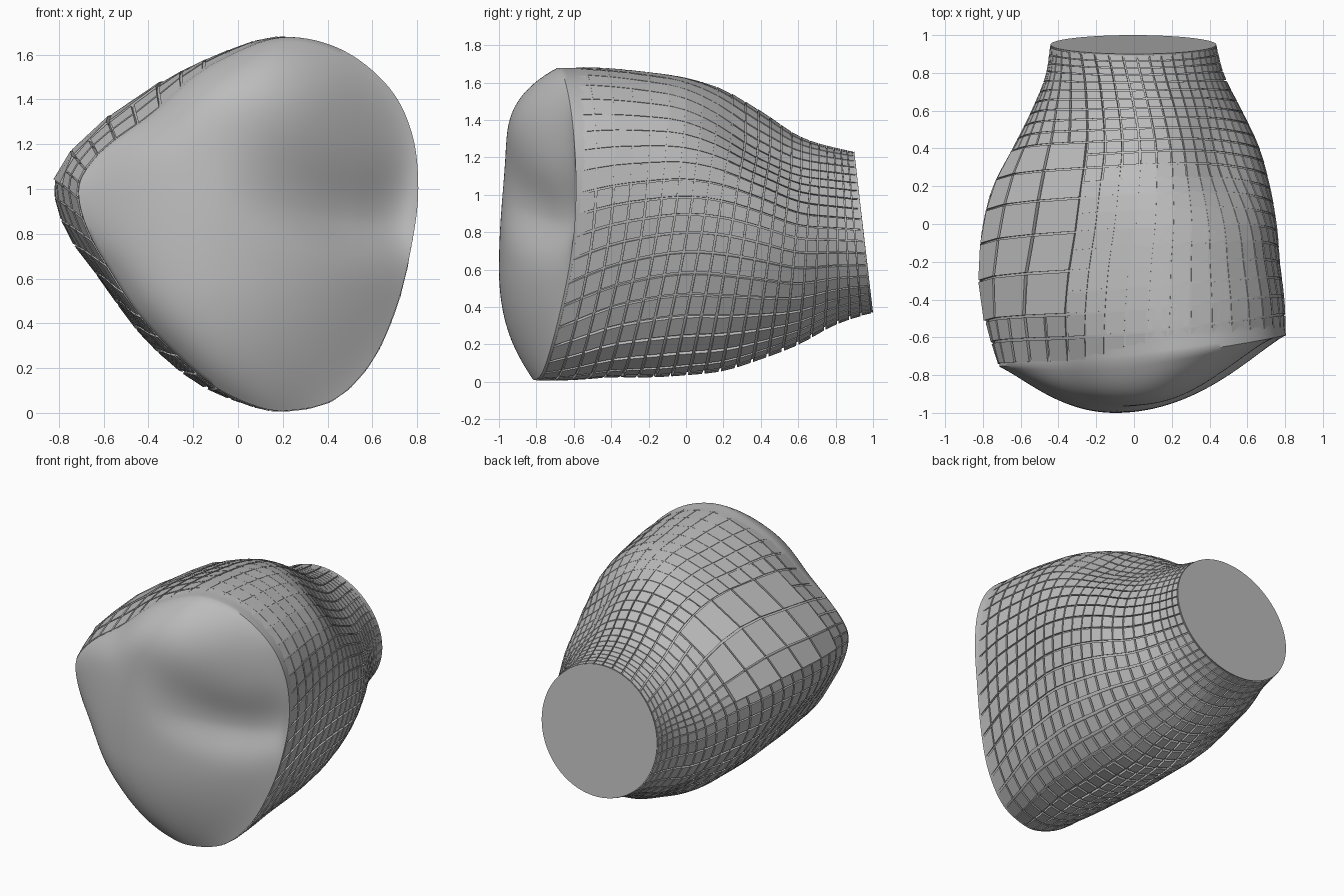
import bpy, bmesh
from math import sin, cos, pi, atan2, floor, exp, radians

if "Cube" in bpy.data.objects:
    bpy.data.objects.remove(bpy.data.objects["Cube"])

grey = bpy.data.materials.new("plain_grey")
grey.use_nodes = True
grey.diffuse_color = (0.5, 0.5, 0.5, 1)
shader = grey.node_tree.nodes["Principled BSDF"]
shader.inputs["Base Color"].default_value = grey.diffuse_color
shader.inputs["Roughness"].default_value = 0.6

# Rounded three-cornered outline (x, z), anticlockwise from the right
OUTLINE = [(.80, 1.0), (.77, 1.25), (.66, 1.46), (.44, 1.63), (.17, 1.69),
           (-.1, 1.61), (-.35, 1.48), (-.6, 1.3), (-.76, 1.13), (-.81, .99),
           (-.74, .78), (-.56, .54), (-.4, .32), (-.2, .14), (0, .04),
           (.17, .01), (.4, .06), (.58, .23), (.7, .48), (.77, .75)]
# Extents (x min, x max, z min, z max) at even steps from front to back
EXTENTS = [(-.70, .81, .01, 1.66), (-.755, .81, .015, 1.69), (-.80, .805, .03, 1.685),
           (-.81, .78, .03, 1.665), (-.79, .765, .04, 1.64), (-.74, .73, .06, 1.58),
           (-.64, .67, .12, 1.46), (-.54, .57, .20, 1.32), (-.46, .47, .31, 1.25),
           (-.44, .43, .37, 1.22)]
# Local swellings and hollows: angle, angular width, y, length, height
DENTS = [(.8, .4, .35, .27, -.085),      # hollow on the upper shoulder by the neck
         (-2.2, .4, .42, .25, -.035),    # hollow below the neck
         (2.35, .35, -.74, .22, -.05),   # front rim drawn in at upper left
         (-2.6, .3, -.76, .25, .04)]     # front rim filled out at lower left


def spline(rows, s, closed=False):
    """Smooth interpolation through evenly spaced rows."""
    n = len(rows)
    if not closed:
        s = min(max(s, 0), n - 1)
    i = floor(s)
    f = s - i
    pick = (lambda k: rows[k % n]) if closed else (lambda k: rows[min(max(k, 0), n - 1)])
    return [b + .5 * f * (c - a + f * (2*a - 5*b + 4*c - d + f * (3*(b - c) + d - a)))
            for a, b, c, d in zip(pick(i - 1), pick(i), pick(i + 1), pick(i + 2))]


def ease(x):
    x = min(max(x, 0), 1)
    return x * x * (3 - 2 * x)


def shape(t):
    """Normalised outline point and its angle."""
    x, z = spline(OUTLINE, t * len(OUTLINE), True)
    a, b = x / .805, (z - .85) / .84
    return a, b, atan2(b, a)


def surface(u, t, d=0.0):
    """Point on the side wall: u runs front to back, t around, d is offset."""
    a, b, th = shape(t)
    rim = -.725 + .085 * cos(th) + .06 * sin(th) + .045 * cos(2 * th)
    neck = .95 - .05 * sin(th)
    y = rim + (neck - rim) * u
    w = ease((y + .2) / 1.1)
    a += (cos(th) - a) * w
    b += (sin(th) - b) * w
    for angle, width, mid, length, height in DENTS:
        turn = (th - angle + pi) % (2 * pi) - pi
        d += height * exp(-(turn / width) ** 2 - ((y - mid) / length) ** 2)
    x0, x1, z0, z1 = spline(EXTENTS, (y + .8) / .2)
    return ((x0 + x1) / 2 + a * ((x1 - x0) / 2 + d), y,
            (z0 + z1) / 2 + b * ((z1 - z0) / 2 + d))


def bowl(x, z):
    """Broad curve of the front, with an upper lobe and a crease to the right."""
    dx, dz = x + .1, z - .6
    y = -1 + (.55 if dx > 0 else .7) * dx * dx + (.13 if dz > 0 else .38) * dz * dz
    y -= .055 * exp(-((x - .2) / .35) ** 2 - ((z - 1.42) / .25) ** 2)
    dz = z - (1.0 - .13 * ease((x + .1) / .7))
    return y + .09 * ease((x + .1) / .6) * exp(-(dz / (.22 if dz > 0 else .15)) ** 2)


def front_point(s, t):
    """Point on the front, eased onto the rim at s = 1."""
    rx, ry, rz = surface(0, t)
    x, z = .05 + (rx - .05) * s, .85 + (rz - .85) * s
    return x, bowl(x, z) + (ry - bowl(rx, rz)) * s ** 9, z


def finish(bm, name):
    bmesh.ops.recalc_face_normals(bm, faces=bm.faces)
    mesh = bpy.data.meshes.new(name)
    bm.to_mesh(mesh)
    bm.free()
    mesh.materials.append(grey)
    ob = bpy.data.objects.new(name, mesh)
    bpy.context.collection.objects.link(ob)
    return ob


# Smooth closed core: domed front, side wall and flat neck end
AROUND, DOME, LONG = 144, 40, 64
bm = bmesh.new()
rings = [[bm.verts.new(front_point(i / DOME, j / AROUND)) for j in range(AROUND)]
         for i in range(1, DOME)]
for i in range(LONG + 1):
    u = i / LONG
    inset = -.012 * min(1, u * 20, (1 - u) * 60)
    rings.append([bm.verts.new(surface(u, j / AROUND, inset)) for j in range(AROUND)])
tip = bm.verts.new(front_point(0, 0))
for j in range(AROUND):
    k = (j + 1) % AROUND
    bm.faces.new((tip, rings[0][j], rings[0][k]))
    for r, q in zip(rings, rings[1:]):
        bm.faces.new((r[j], q[j], q[k], r[k]))
bm.faces.new(rings[-1])
core = finish(bm, "body_core")
bpy.ops.object.select_all(action='DESELECT')
core.select_set(True)
bpy.context.view_layer.objects.active = core
bpy.ops.object.shade_smooth_by_angle(angle=radians(45))

# Flat raised panels laid over the side wall in a warped grid
COLS, ROWS = 44, 22


def warped(row, col):
    v, t = row / ROWS, col / COLS
    u = 1.45 * v - .45 * v * v
    bulge = sin(pi * u)
    t2 = t + bulge * (.04 * cos(2 * pi * t) + .03 * sin(2 * pi * (t - .4)))
    u2 = .006 + .99 * u + .07 * bulge * sin(2 * pi * t)
    return u2, t2


def add_panel(bm, i, j, span):
    u, t = warped(i + span / 2, j + span / 2)
    th = shape(t)[2]
    top = max(0, cos(th - 1.15)) * (1 - .75 * ease((u - .5) / .25))
    lift = .002 + .016 * (1 - top) * min(1, .7 + 2 * sin(pi * u)) + .008 * (span - 1)
    g = (.055 + .04 * max(0, -sin(th)) * sin(pi * u)) / span
    corners = [warped(i + p * span, j + q * span) for p, q in
               ((g, g), (1 - g, g), (1 - g, 1 - g), (g, 1 - g))]
    outer = [bm.verts.new(surface(a, b, lift - .012)) for a, b in corners]
    inner = [bm.verts.new(surface(a, b, -.035)) for a, b in corners]
    bm.faces.new(outer)
    bm.faces.new(inner[::-1])
    for k in range(4):
        m = (k + 1) % 4
        bm.faces.new((outer[k], inner[k], inner[m], outer[m]))


# Double-size panels cover the bulging shoulder, single ones the rest
bm = bmesh.new()
for i in range(ROWS):
    for j in range(COLS):
        if 2 <= i < 12 and 14 <= j < 20:
            if i % 2 == 0 and j % 2 == 0:
                add_panel(bm, i, j, 2)
        else:
            add_panel(bm, i, j, 1)
finish(bm, "side_panels")
